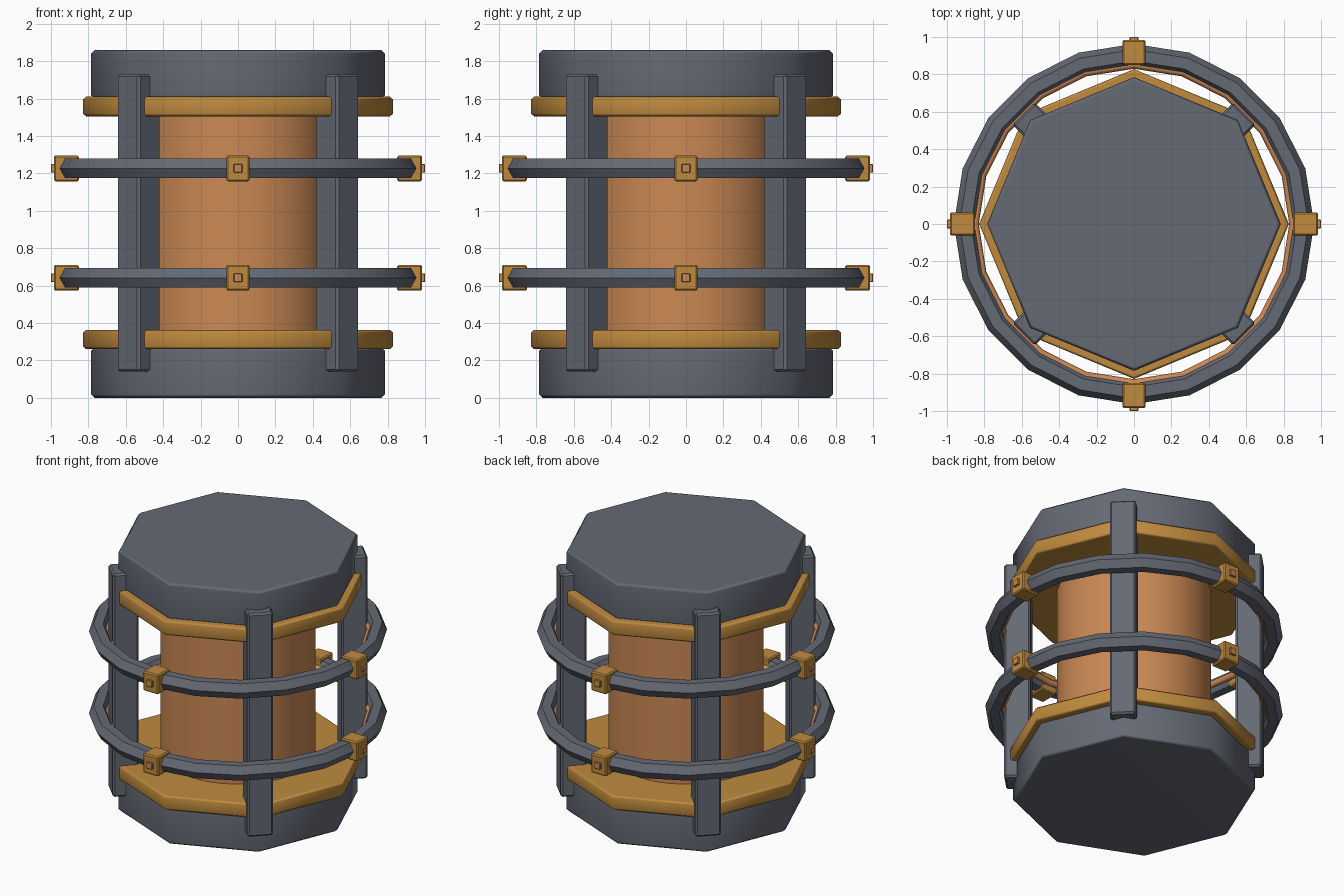
import bpy
import bmesh
import math

cube = bpy.data.objects.get("Cube")
if cube:
    bpy.data.objects.remove(cube, do_unlink=True)


def material(name, rgb):
    mat = bpy.data.materials.new(name)
    mat.use_nodes = True
    mat.diffuse_color = (*rgb, 1)
    mat.node_tree.nodes["Principled BSDF"].inputs["Base Color"].default_value = (*rgb, 1)
    return mat


STEEL = material("slate grey", (0.13, 0.142, 0.175))
GOLD = material("dark gold", (0.52, 0.255, 0.048))
COPPER = material("copper orange", (0.60, 0.25, 0.09))


def finish(name, mat, bevel=0, angle=50):
    """Name and colour the active object, bevel its sharp rims, shade it smooth."""
    obj = bpy.context.object
    obj.name = name
    obj.data.materials.append(mat)
    if bevel:
        bm = bmesh.new()
        bm.from_mesh(obj.data)
        rims = [e for e in bm.edges if e.calc_face_angle(0) > math.radians(60)]
        bmesh.ops.bevel(bm, geom=rims, offset=bevel, segments=1, affect='EDGES')
        bm.to_mesh(obj.data)
        bm.free()
    bpy.ops.object.shade_smooth_by_angle(angle=math.radians(angle))
    if bevel:
        obj.modifiers.new("even_shading", 'WEIGHTED_NORMAL').keep_sharp = True
    return obj


def drum(name, mat, radius, bottom, top, sides, bevel=0):
    bpy.ops.mesh.primitive_cylinder_add(vertices=sides, radius=radius, depth=top - bottom,
                                        location=(0, 0, (bottom + top) / 2))
    return finish(name, mat, bevel)


def block(name, mat, turn, radius, z, size, bevel):
    """Box set out at a radius; size is radial, tangential, vertical."""
    bpy.ops.mesh.primitive_cube_add(size=1)
    obj = bpy.context.object
    for v in obj.data.vertices:
        v.co = [c * s for c, s in zip(v.co, size)]
    obj.location = (radius * math.cos(turn), radius * math.sin(turn), z)
    obj.rotation_euler.z = turn
    return finish(name, mat, bevel, 30)


def hoop(name, mat, major, minor, z, section):
    bpy.ops.mesh.primitive_torus_add(major_radius=major, minor_radius=minor, location=(0, 0, z),
                                     major_segments=20, minor_segments=section)
    return finish(name, mat, angle=50)


# Octagonal end caps, collars and the round core
drum("bottom_cap", STEEL, 0.785, 0, 0.27, 8, 0.018)
drum("top_cap", STEEL, 0.785, 1.6, 1.86, 8, 0.018)
drum("bottom_collar", GOLD, 0.828, 0.26, 0.363, 8, 0.014)
drum("top_collar", GOLD, 0.828, 1.505, 1.61, 8, 0.014)
drum("core", COPPER, 0.5, 0.3, 1.56, 32)

# Upright posts at the corners
for i in range(4):
    turn = math.pi / 4 + i * math.pi / 2
    block(f"post_{i + 1}", STEEL, turn, 0.75, 0.935, (0.17, 0.17, 1.59), 0.012)

# Hoops with inner lining, clamps and bolts
for level, z in (("lower", 0.642), ("upper", 1.227)):
    hoop(f"{level}_hoop", STEEL, 0.902, 0.061, z, 6)
    hoop(f"{level}_hoop_lining", COPPER, 0.853, 0.023, z, 8)
    for i in range(4):
        turn = i * math.pi / 2
        block(f"{level}_clamp_{i + 1}", GOLD, turn, 0.918, z, (0.134, 0.122, 0.138), 0.008)
        block(f"{level}_bolt_{i + 1}", COPPER, turn, 0.98, z, (0.04, 0.046, 0.046), 0.003)
